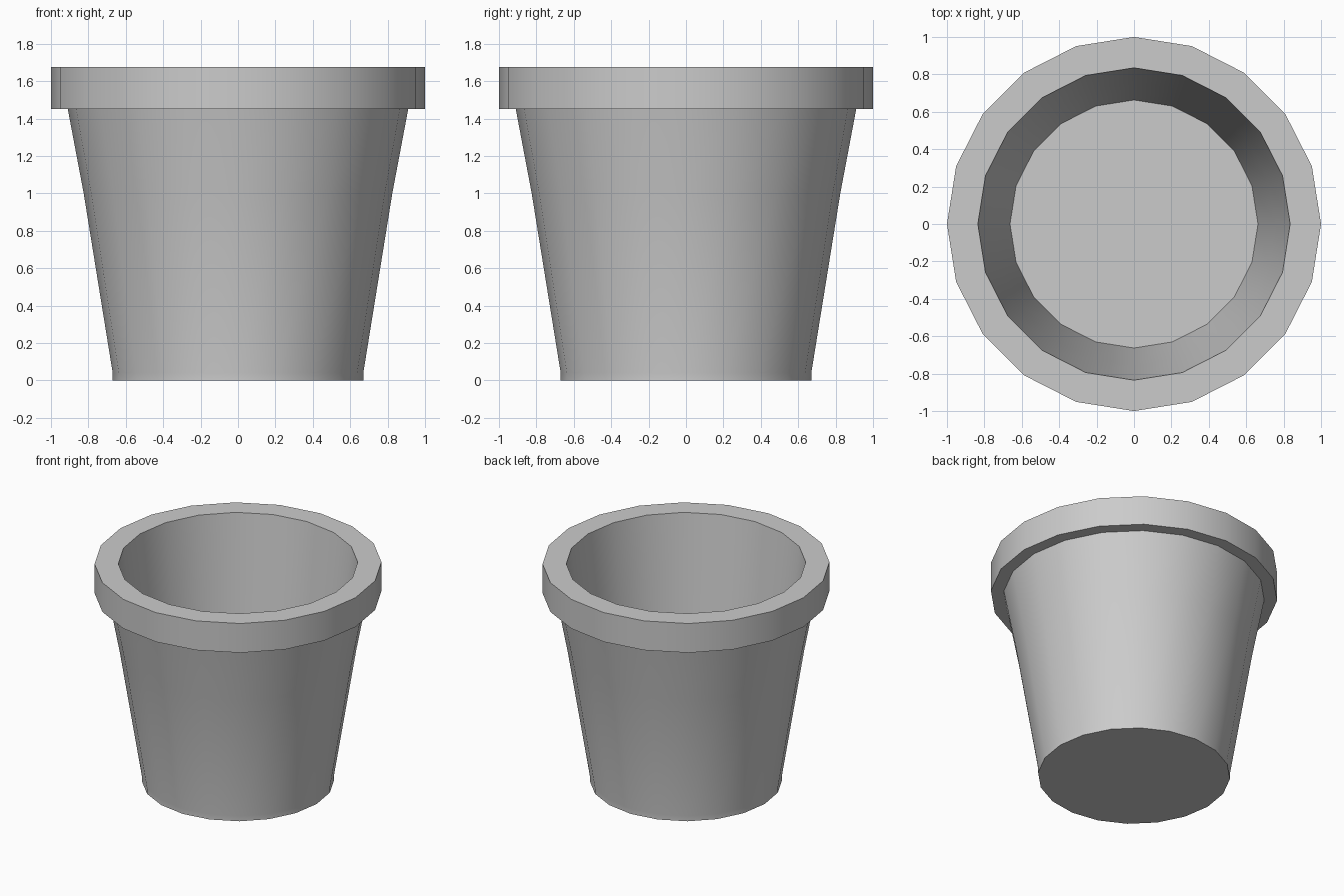
import bpy
import bmesh
from math import cos, sin, tau, radians

if "Cube" in bpy.data.objects:
    bpy.data.objects.remove(bpy.data.objects["Cube"])

SIDES = 20


def lathe(name, profile):
    """Revolve a (radius, height) profile and cap both of its ends."""
    bm = bmesh.new()
    rings = [[bm.verts.new((r * cos(tau * i / SIDES), r * sin(tau * i / SIDES), z))
              for i in range(SIDES)] for r, z in profile]
    for a, b in zip(rings, rings[1:]):
        for i in range(SIDES):
            j = (i + 1) % SIDES
            bm.faces.new((a[i], a[j], b[j], b[i]))
    bm.faces.new(rings[0][::-1])
    bm.faces.new(rings[-1])
    mesh = bpy.data.meshes.new(name)
    bm.to_mesh(mesh)
    bm.free()
    obj = bpy.data.objects.new(name, mesh)
    bpy.context.collection.objects.link(obj)
    bpy.context.view_layer.objects.active = obj
    obj.select_set(True)
    bpy.ops.object.shade_smooth_by_angle(angle=radians(30))
    return obj


# Pot: base, tapered wall, overhanging rim, then the inner wall and floor
lathe("flower_pot", [
    (0.67, 0.0), (0.67, 0.04), (0.825, 1.0), (0.91, 1.45),
    (1.0, 1.45), (1.0, 1.675),
    (0.835, 1.675), (0.757, 1.0), (0.663, 0.2),
])
